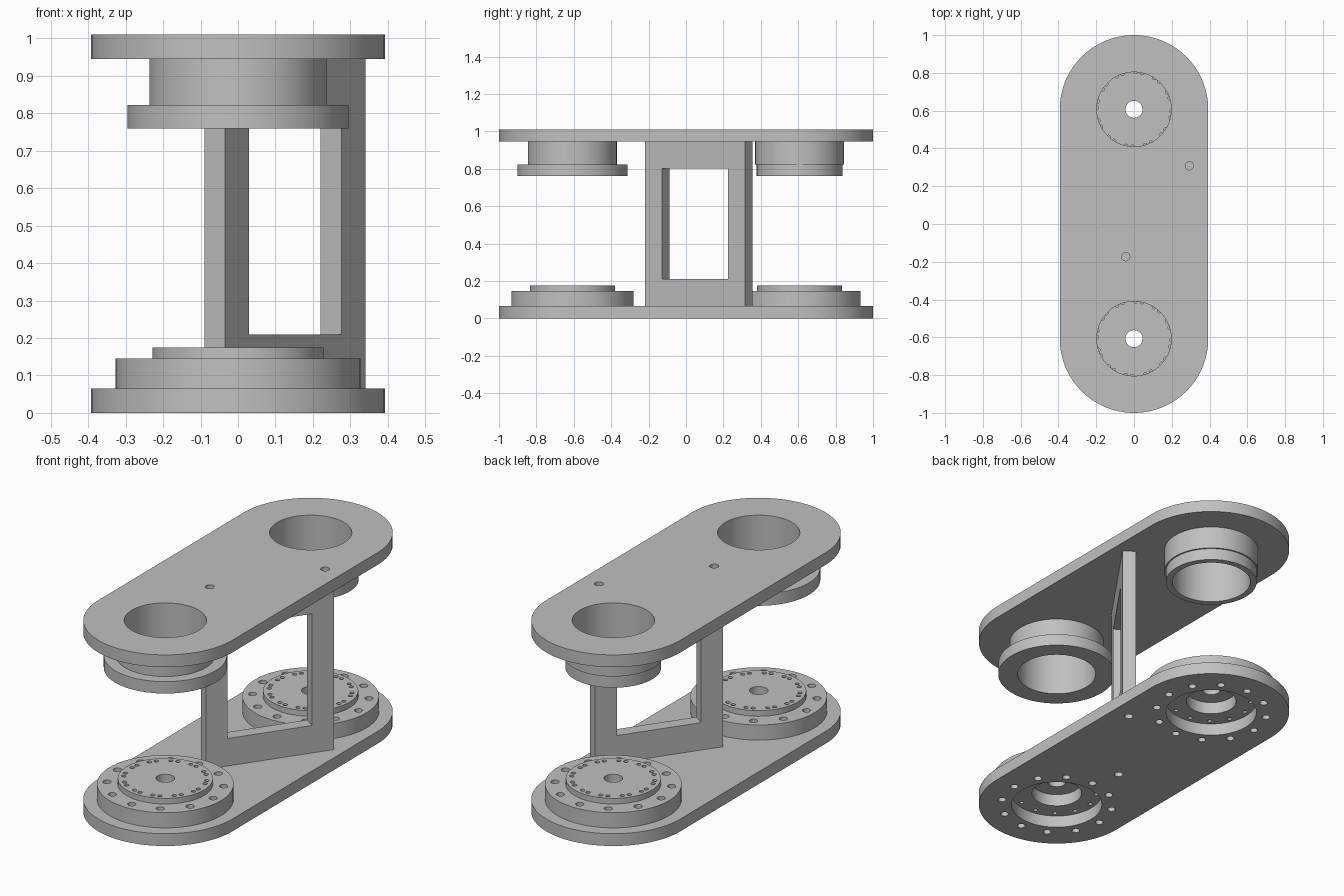
import bpy, bmesh
from math import cos, sin, pi, radians
from mathutils import Matrix, Vector

if "Cube" in bpy.data.objects:
    bpy.data.objects.remove(bpy.data.objects["Cube"])

grey = bpy.data.materials.new("satin grey")
grey.use_nodes = True
colour = (0.53, 0.53, 0.53, 1)
grey.diffuse_color = colour
grey.node_tree.nodes["Principled BSDF"].inputs["Base Color"].default_value = colour

R = 0.393            # plate end radius
END = 1 - R          # distance of the joint axes from the centre
T = 0.065            # plate thickness
TOP = 1.01           # overall height
WEB = Vector((0.125, 0.0675, 0))
WEB_ANGLE = radians(55)


def finish(name, bm):
    bmesh.ops.recalc_face_normals(bm, faces=bm.faces)
    mesh = bpy.data.meshes.new(name)
    bm.to_mesh(mesh)
    bm.free()
    mesh.materials.append(grey)
    obj = bpy.data.objects.new(name, mesh)
    bpy.context.collection.objects.link(obj)
    return obj


def select(obj):
    bpy.ops.object.select_all(action='DESELECT')
    obj.select_set(True)
    bpy.context.view_layer.objects.active = obj


def smooth(obj):
    select(obj)
    bpy.ops.object.shade_smooth_by_angle(angle=radians(30))


def drill(obj, holes):
    """Cut round holes given as (x, y, radius, z_low, z_high)."""
    bm = bmesh.new()
    for x, y, r, low, high in holes:
        bmesh.ops.create_cone(bm, cap_ends=True, radius1=r, radius2=r,
                              depth=high - low, segments=96 if r > 0.1 else 16,
                              matrix=Matrix.Translation((x, y, (low + high) / 2)))
    cutter = finish("hole_cutter", bm)
    cutter.hide_render = True
    mod = obj.modifiers.new("holes", 'BOOLEAN')
    mod.object = cutter
    mod.solver = 'EXACT'
    select(obj)
    bpy.ops.object.modifier_apply(modifier=mod.name)
    bpy.data.objects.remove(cutter)


def ring(y, radius, count, phase, r, low, high):
    """Evenly spaced holes around a joint axis."""
    angles = [radians(phase) + 2 * pi * i / count for i in range(count)]
    return [(radius * cos(a), y + radius * sin(a), r, low, high) for a in angles]


def plate(name, z):
    """Stadium-shaped link plate."""
    bm = bmesh.new()
    n = 48
    verts = []
    for start, y in ((0, END), (pi, -END)):
        for i in range(n + 1):
            a = start + pi * i / n
            verts.append(bm.verts.new((R * cos(a), y + R * sin(a), z)))
    face = bm.faces.new(verts)
    out = bmesh.ops.extrude_face_region(bm, geom=[face])
    moved = [v for v in out["geom"] if isinstance(v, bmesh.types.BMVert)]
    bmesh.ops.translate(bm, verts=moved, vec=(0, 0, T))
    return finish(name, bm)


def lathe(name, y, profile, steps=96):
    """Revolve a closed (radius, z) outline about a joint axis."""
    bm = bmesh.new()
    rings = []
    for i in range(steps):
        a = 2 * pi * i / steps
        rings.append([bm.verts.new((r * cos(a), y + r * sin(a), z)) for r, z in profile])
    for i, here in enumerate(rings):
        there = rings[(i + 1) % steps]
        for j in range(len(profile)):
            k = (j + 1) % len(profile)
            bm.faces.new((here[j], there[j], there[k], here[k]))
    return finish(name, bm)


# Link plates with pin holes beside the web
web_dir = Vector((cos(WEB_ANGLE), sin(WEB_ANGLE), 0))
pins = [WEB + web_dir * s * 0.294 for s in (-1, 1)]
for name, z, bore in (("bottom_plate", 0, 0.228), ("top_plate", TOP - T, 0.197)):
    obj = plate(name, z)
    low, high = z - 0.05, z + T + 0.05
    holes = [(p.x, p.y, 0.022, low, high) for p in pins]
    for y in (-END, END):
        holes.append((0, y, bore, low, high))
        if z == 0:
            holes += ring(y, 0.28, 12, 0, 0.02, low, high)
    drill(obj, holes)
    smooth(obj)

# Lower joint hubs with bolt circles
hub = [(0.045, 0.13), (0.125, 0.13), (0.125, T), (0.327, T),
       (0.327, 0.145), (0.228, 0.145), (0.228, 0.175), (0.045, 0.175)]
for side, y in (("front", -END), ("back", END)):
    obj = lathe(side + "_hub", y, hub)
    holes = ring(y, 0.28, 12, 0, 0.02, 0, 0.2)
    for phase in (17.5, 27.5):
        holes += ring(y, 0.2, 12, phase, 0.011, 0.14, 0.2)
    holes += ring(y, 0.2, 12, 22.5, 0.011, 0, 0.11)
    drill(obj, holes)
    smooth(obj)

# Upper bearing collars: wide flange in front, slim ring at the back
for side, y, flange in (("front", -END, 0.295), ("back", END, 0.229)):
    smooth(lathe(side + "_collar", y, [
        (0.197, 0.76), (flange, 0.76), (flange, 0.823), (0.237, 0.823),
        (0.237, TOP - T), (0.197, TOP - T)]))

# Diagonal web with a rectangular window
bm = bmesh.new()
half = 0.034
outlines = []
for side in (-half, half):
    loops = []
    for length, low, high in ((0.653, T, TOP - T), (0.43, 0.21, 0.80)):
        u = length / 2
        loops.append([bm.verts.new((x, side, z)) for x, z in
                      ((-u, low), (u, low), (u, high), (-u, high))])
    outlines.append(loops)
(outer_a, inner_a), (outer_b, inner_b) = outlines
for p, q in ((outer_a, inner_a), (outer_b, inner_b), (outer_a, outer_b), (inner_a, inner_b)):
    for i in range(4):
        j = (i + 1) % 4
        bm.faces.new((p[i], p[j], q[j], q[i]))
bmesh.ops.transform(bm, verts=bm.verts,
                    matrix=Matrix.Translation(WEB) @ Matrix.Rotation(WEB_ANGLE, 4, 'Z'))
finish("diagonal_web", bm)
